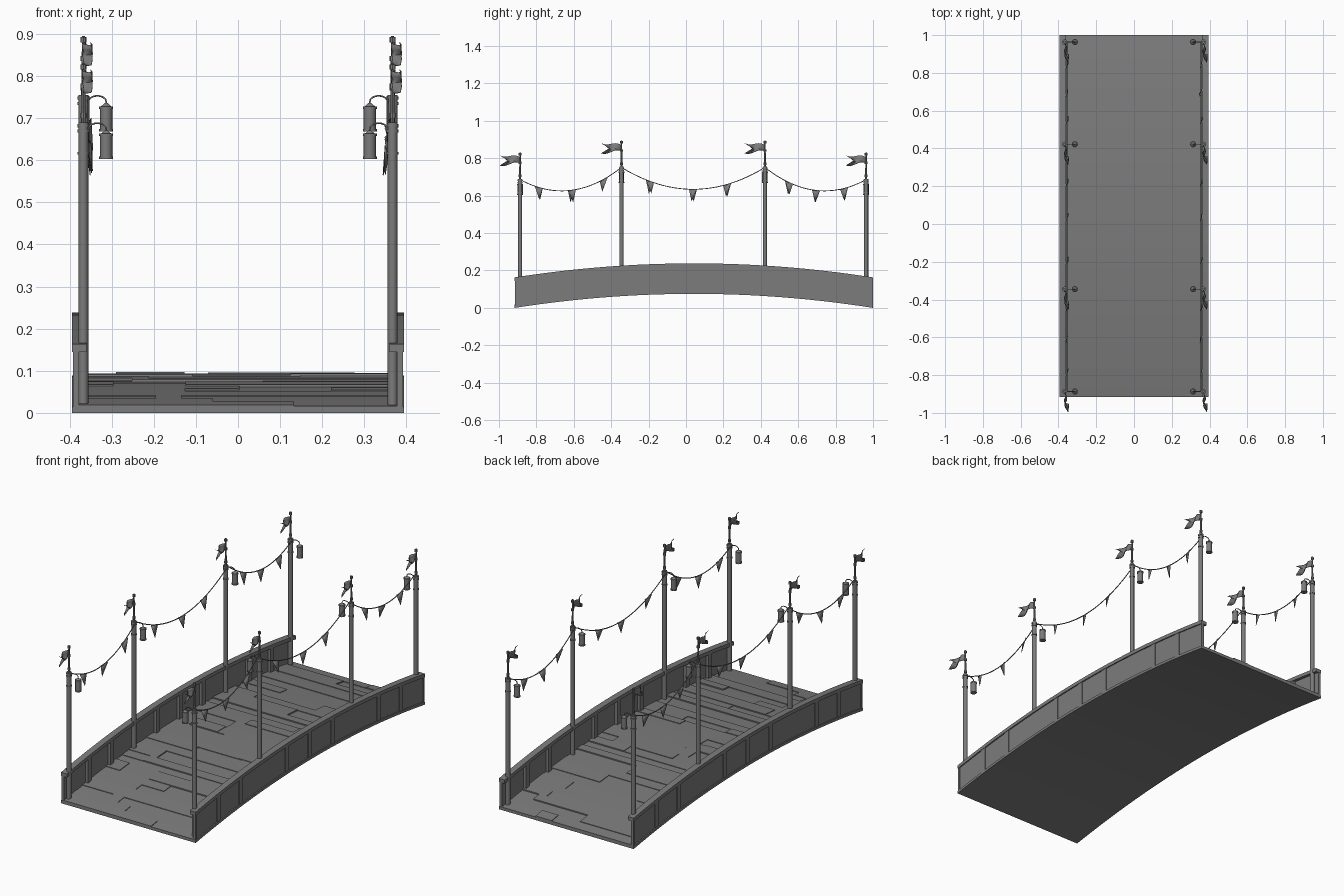
import bpy, bmesh, math, random
from mathutils import Matrix, Vector

random.seed(4)
if "Cube" in bpy.data.objects:
    bpy.data.objects.remove(bpy.data.objects["Cube"])

GREY = (0.2, 0.2, 0.2, 1)
mat = bpy.data.materials.new("weathered_grey")
mat.use_nodes = True
mat.diffuse_color = GREY
mat.node_tree.nodes["Principled BSDF"].inputs["Base Color"].default_value = GREY

MID, HALF, RISE = 0.042, 0.958, 0.075
START, END = MID - HALF, MID + HALF


def arch(y):
    return RISE * (1 - ((y - MID) / HALF) ** 2)


def make(name, bm):
    """Turn a bmesh into an object, smooth except at sharp edges."""
    bmesh.ops.recalc_face_normals(bm, faces=bm.faces)
    for f in bm.faces:
        f.smooth = True
    for e in bm.edges:
        if len(e.link_faces) == 2 and e.calc_face_angle() > 0.6:
            e.smooth = False
    me = bpy.data.meshes.new(name)
    bm.to_mesh(me)
    bm.free()
    me.materials.append(mat)
    ob = bpy.data.objects.new(name, me)
    bpy.context.collection.objects.link(ob)
    return ob


def strip(bm, x0, x1, y0, y1, z0, z1):
    """Box section swept along the arch, z measured from the arch."""
    n = max(1, round((y1 - y0) / 0.06))
    rings = []
    for i in range(n + 1):
        y = y0 + (y1 - y0) * i / n
        rings.append([bm.verts.new((x, y, arch(y) + z))
                      for x, z in ((x0, z0), (x1, z0), (x1, z1), (x0, z1))])
    for a, b in zip(rings, rings[1:]):
        for k in range(4):
            m = (k + 1) % 4
            bm.faces.new((a[k], a[m], b[m], b[k]))
    bm.faces.new(rings[0])
    bm.faces.new(rings[-1])


def rod(bm, x, y, z0, z1, r0, r1=None, sides=12):
    bmesh.ops.create_cone(bm, cap_ends=True, segments=sides, radius1=r0,
                          radius2=r0 if r1 is None else r1, depth=z1 - z0,
                          matrix=Matrix.Translation((x, y, (z0 + z1) / 2)))


def cord(name, points, radius):
    cu = bpy.data.curves.new(name, "CURVE")
    cu.dimensions = "3D"
    cu.bevel_depth = radius
    cu.bevel_resolution = 1
    cu.use_fill_caps = True
    sp = cu.splines.new("POLY")
    sp.points.add(len(points) - 1)
    for p, co in zip(sp.points, points):
        p.co = (*co, 1)
    cu.materials.append(mat)
    bpy.context.collection.objects.link(bpy.data.objects.new(name, cu))


# Deck slab and uneven planks
bm = bmesh.new()
strip(bm, -0.393, 0.393, START, END, 0, 0.014)
make("deck_slab", bm)

bm = bmesh.new()
y = START
while y < END - 0.01:
    y2 = min(y + random.uniform(0.045, 0.085), END)
    if END - y2 < 0.03:
        y2 = END
    cuts = sorted(random.uniform(-0.3, 0.3) for _ in range(random.choice((1, 2))))
    edges = [-0.385] + cuts + [0.385]
    for a, b in zip(edges, edges[1:]):
        strip(bm, a, b, y, y2, 0.01, random.choice((0.016, 0.019, 0.022)))
    y = y2
make("deck_planks", bm)

# Side walls: panel, cap rail, base trim and upright battens
BATTENS = (-0.762, -0.575, -0.19, 0, 0.19, 0.575, 0.762)
for side, s in (("left", 1), ("right", -1)):
    def side_strip(bm, inner, outer, *rest):
        strip(bm, *sorted((s * inner, s * outer)), *rest)

    bm = bmesh.new()
    side_strip(bm, 0.377, 0.388, START + 0.002, END - 0.002, 0.005, 0.15)
    make(side + "_wall_panel", bm)
    bm = bmesh.new()
    side_strip(bm, 0.36, 0.394, START, END, 0.144, 0.163)
    make(side + "_cap_rail", bm)
    bm = bmesh.new()
    side_strip(bm, 0.374, 0.394, START, END, 0, 0.014)
    make(side + "_base_trim", bm)
    bm = bmesh.new()
    for b in BATTENS:
        side_strip(bm, 0.362, 0.392, MID + b - 0.015, MID + b + 0.015, 0.008, 0.15)
    for b in (START + 0.006, END - 0.006):
        side_strip(bm, 0.377, 0.392, b - 0.005, b + 0.005, 0.008, 0.15)
    make(side + "_wall_battens", bm)


def swallowtail(name, x, y, z):
    """Rippling forked flag streaming towards the front."""
    bm = bmesh.new()
    cols, rows, length = 10, 4, 0.108
    grid = []
    for i in range(cols + 1):
        u = i / cols
        col = []
        for j in range(rows + 1):
            v = j / rows * 2 - 1
            reach = length * (1 - 0.4 * (1 - abs(v)) * u ** 2)
            half = 0.016 + 0.011 * u
            ripple = 0.009 * math.sin(u * 8 + v) * min(1, 3 * u)
            col.append(bm.verts.new((x + 0.013 * u + ripple, y - reach * u,
                                     z + v * half + 0.006 * math.sin(u * 6))))
        grid.append(col)
    for a, b in zip(grid, grid[1:]):
        for j in range(rows):
            bm.faces.new((a[j], a[j + 1], b[j + 1], b[j]))
    ob = make(name, bm)
    mod = ob.modifiers.new("cloth", "SOLIDIFY")
    mod.thickness = 0.002
    mod.offset = 0


# Posts with collars, flagpoles, flags, hooks and lanterns
POSTS = ((-0.887, 0.69), (-0.345, 0.755), (0.422, 0.755), (0.963, 0.69))
PX = 0.367
for side, s in (("left", 1), ("right", -1)):
    for n, (y, top) in enumerate(POSTS, 1):
        tag = f"{side}_{n}"
        x = s * PX
        bm = bmesh.new()
        rod(bm, x, y, arch(y) + 0.012, top, 0.0115)
        for dz in (0.004, 0.017, 0.07):
            rod(bm, x, y, top - dz - 0.007, top - dz, 0.014)
        make("post_" + tag, bm)

        bm = bmesh.new()
        rod(bm, x, y, top - 0.005, top + 0.14, 0.0055, 0.0035, 8)
        for dz in (0.01, 0.08, 0.125):
            rod(bm, x, y, top + dz, top + dz + 0.012, 0.0075, sides=8)
        make("flagpole_" + tag, bm)
        swallowtail("flag_" + tag, x, y, top + 0.1)

        # Arched hook reaching inwards
        lx = s * 0.313
        arc = [(s * 0.36, y, top - 0.03)]
        for k in range(9):
            a = math.pi * k / 8
            arc.append((s * (0.334 + 0.021 * math.cos(a)), y,
                        top - 0.016 + 0.014 * math.sin(a)))
        arc.append((lx, y, top - 0.026))
        cord("hook_" + tag, arc, 0.0022)

        # Lantern drum with rims and a small peaked cap
        bm = bmesh.new()
        base = top - 0.087
        rod(bm, lx, y, base + 0.003, base + 0.058, 0.0145)
        for dz in (0, 0.054):
            rod(bm, lx, y, base + dz, base + dz + 0.006, 0.0165)
        rod(bm, lx, y, base + 0.06, base + 0.068, 0.012, 0.003)
        make("lantern_" + tag, bm)

    # Sagging garlands with triangular pennants between posts
    PENNANTS = ((-0.787, -0.61, -0.44), (-0.193, 0.037, 0.22), (0.55, 0.695, 0.845))
    gx = s * 0.355
    for n, ((y0, z0), (y1, z1)) in enumerate(zip(POSTS, POSTS[1:]), 1):
        sag = 0.117 if n == 2 else 0.09

        def hang(y):
            t = (y - y0) / (y1 - y0)
            return z0 + (z1 - z0) * t - 0.004 - 4 * sag * t * (1 - t)

        path = [y0 + (y1 - y0) * k / 24 for k in range(25)]
        cord(f"garland_{side}_{n}", [(gx, y, hang(y)) for y in path], 0.0025)
        bm = bmesh.new()
        for y in PENNANTS[n - 1]:
            a, b = y - 0.021, y + 0.021
            tilt = random.uniform(-0.012, 0.012)
            tri = [(gx - 0.006, a, hang(a)), (gx + 0.006, b, hang(b)),
                   (gx + tilt, y + random.uniform(-0.008, 0.008), hang(y) - 0.064)]
            bm.faces.new([bm.verts.new(Vector(p)) for p in tri])
        ob = make(f"pennants_{side}_{n}", bm)
        mod = ob.modifiers.new("cloth", "SOLIDIFY")
        mod.thickness = 0.002
        mod.offset = 0
